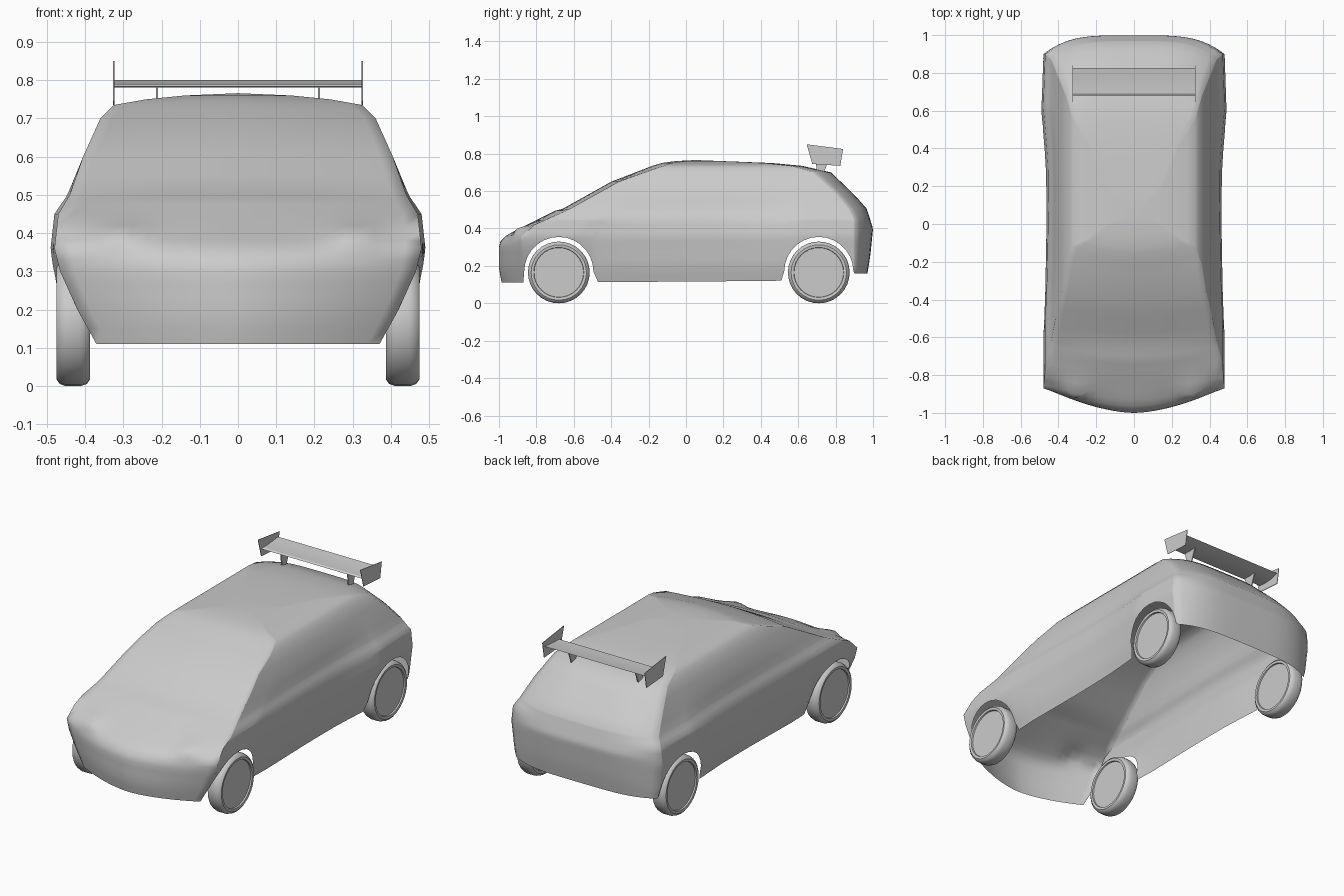
import bpy, bmesh, math

if "Cube" in bpy.data.objects:
    bpy.data.objects.remove(bpy.data.objects["Cube"], do_unlink=True)

grey = bpy.data.materials.new("plain grey")
grey.use_nodes = True
grey.diffuse_color = (0.6, 0.6, 0.6, 1)
grey.node_tree.nodes["Principled BSDF"].inputs["Base Color"].default_value = grey.diffuse_color


def finish(name, bm, smooth_angle=None):
    """Turn a bmesh into a named object with the shared material."""
    mesh = bpy.data.meshes.new(name)
    bm.to_mesh(mesh)
    bm.free()
    mesh.materials.append(grey)
    obj = bpy.data.objects.new(name, mesh)
    bpy.context.collection.objects.link(obj)
    if smooth_angle:
        bpy.ops.object.select_all(action='DESELECT')
        bpy.context.view_layer.objects.active = obj
        obj.select_set(True)
        bpy.ops.object.shade_smooth_by_angle(angle=math.radians(smooth_angle))
    return obj


def interp(table, value):
    """Piecewise linear lookup in a list of (position, result) pairs."""
    if value <= table[0][0]:
        return table[0][1]
    for (a, low), (b, high) in zip(table, table[1:]):
        if value <= b:
            return low + (high - low) * (value - a) / (b - a)
    return table[-1][1]


# Body profiles by height: nose and tail on the centre line, then at the corners
nose = [(.11, -.985), (.18, -1), (.3, -1), (.34, -.99), (.37, -.95), (.42, -.85), (.495, -.7),
        (.505, -.66), (.65, -.4), (.735, -.18), (.75, -.13), (.76, -.06), (.766, .05)]
tail = [(.16, .97), (.25, .985), (.4, 1), (.51, .965), (.6, .88), (.7, .775),
        (.735, .62), (.75, .46), (.76, .2), (.766, .05)]
nose_corner = [(.36, -.87), (.42, -.81), (.5, -.63), (.65, -.36), (.7, -.22),
               (.735, -.12), (.75, -.08), (.766, .05)]
tail_corner = [(.45, .9), (.51, .87), (.6, .79), (.7, .68), (.735, .56),
               (.75, .42), (.76, .19), (.766, .05)]

# Half widths by height, and the pinched waist along the length
upper = [(.36, .48), (.45, .47), (.5, .44), (.6, .405), (.7, .36), (.735, .325),
         (.75, .24), (.76, .14), (.766, 0)]
bumper_width = [(.11, .37), (.2, .42), (.3, .465)] + upper
sill_width = [(.11, .435), (.2, .46), (.3, .472)] + upper
waist = [(-.6, 1), (-.4, .98), (0, .965), (.3, .97), (.6, 1.022), (.9, 1)]

WHEEL_Y = (-.68, .71)
ARCH, ARCH_Z = .185, .17
FRONT, REAR, BELT = -.87, .9, .45


def half_width(z, y):
    blend = interp([(-.6, 0), (-.45, 1)], y)
    width = interp(bumper_width, z) * (1 - blend) + interp(sill_width, z) * blend
    fade = interp([(BELT, 1), (.6, 0)], z)
    return width * (1 + (interp(waist, y) - 1) * fade)


def lower_edge(y):
    for centre in WHEEL_Y:
        d = abs(y - centre)
        if d <= ARCH + .0001:
            return ARCH_Z + math.sqrt(max(0, ARCH ** 2 - d ** 2))
    return interp([(FRONT, .11), (.5, .12), (REAR, .16)], y)


def body_point(kind, t, level):
    """Place one shell point; kind is nose, side or tail, t its position there."""
    base_y = {"nose": FRONT, "tail": REAR, "side": t}[kind]
    low = lower_edge(base_y)
    z = level
    if level < BELT:
        z = low + (level - .11) / (BELT - .11) * (BELT - low)
    width = half_width(z, base_y)
    front, rear = interp(nose_corner, z), interp(tail_corner, z)
    if kind == "nose":
        tip = interp(nose, z)
        lamp = math.exp(-((t - .65) / .13) ** 2 - ((z - .395) / .022) ** 2)
        return t * width, tip + (front - tip) * t ** 1.7 - .045 * lamp, z
    if kind == "tail":
        tip = interp(tail, z)
        return t * width, tip + (rear - tip) * t ** 4, z
    return width, front + (rear - front) * (t - FRONT) / (REAR - FRONT), z


# Body shell: columns run round one half from nose to tail, rings run upwards
steps = 14
arches = [[c - ARCH * math.cos(math.pi * i / steps) for i in range(steps + 1)] for c in WHEEL_Y]
sill = [-.47 + .98 * i / 8 for i in range(9)]
cap = [i / 12 for i in range(13)]
columns = [("nose", t) for t in cap]
columns += [("side", y) for y in arches[0] + sill + arches[1]]
columns += [("tail", t) for t in reversed(cap)]
levels = [.11, .15, .19, .23, .27, .3, .33, .36, .38, .4, .42, BELT, .475, .495, .505,
          .55, .6, .65, .7, .72, .735, .743, .75, .756, .76, .766]

bm = bmesh.new()
for side in (1, -1):
    grid = []
    for level in levels:
        points = [body_point(kind, t, level) for kind, t in columns]
        grid.append([bm.verts.new((side * x, y, z)) for x, y, z in points])
    for row, above in zip(grid, grid[1:]):
        for i in range(len(row) - 1):
            quad = [row[i], row[i + 1], above[i + 1], above[i]]
            bm.faces.new(quad if side > 0 else quad[::-1])
bmesh.ops.remove_doubles(bm, verts=bm.verts, dist=.0005)
finish("body_shell", bm, 75)


# Wheels: lathed tyre with a shallow recessed disc on both sides
tyre = [(0, .464), (.132, .464), (.134, .472), (.148, .474), (.159, .466), (.165, .45),
        (.165, .412), (.159, .395), (.148, .387), (.134, .388), (.132, .395), (0, .395)]


def wheel(name, side, y):
    bm = bmesh.new()
    verts = [bm.verts.new((x, 0, r)) for r, x in tyre]
    edges = [bm.edges.new(pair) for pair in zip(verts, verts[1:])]
    bmesh.ops.spin(bm, geom=verts + edges, cent=(0, 0, 0), axis=(1, 0, 0),
                   angle=math.tau, steps=32)
    bmesh.ops.remove_doubles(bm, verts=bm.verts, dist=.0005)
    for v in bm.verts:
        v.co = (side * v.co.x, v.co.y + y, v.co.z + .165)
    bmesh.ops.recalc_face_normals(bm, faces=bm.faces)
    finish(name, bm, 35)


for end, y in zip(("front", "rear"), WHEEL_Y):
    wheel(end + "_left_wheel", 1, y)
    wheel(end + "_right_wheel", -1, y)


def slab(name, outline, x, thickness, smooth_angle=None):
    """Extrude a side outline of (y, z) points across x, centred on x."""
    bm = bmesh.new()
    face = bm.faces.new([bm.verts.new((x - thickness / 2, y, z)) for y, z in outline])
    moved = bmesh.ops.extrude_face_region(bm, geom=[face])["geom"]
    for v in moved:
        if isinstance(v, bmesh.types.BMVert):
            v.co.x += thickness
    bmesh.ops.recalc_face_normals(bm, faces=bm.faces)
    finish(name, bm, smooth_angle)


# Rear wing: blade, end plates and tapered struts
blade = [(.68, .784), (.73, .781), (.78, .786), (.825, .8), (.78, .794), (.73, .79), (.69, .79)]
plate = [(.645, .85), (.84, .825), (.825, .735), (.675, .745)]
strut = [(.69, .785), (.77, .785), (.74, .705), (.7, .705)]
slab("wing_blade", blade, 0, .648, 30)
for name, side in (("left", 1), ("right", -1)):
    slab(name + "_wing_plate", plate, side * .325, .003)
    slab(name + "_wing_strut", strut, side * .212, .006)
